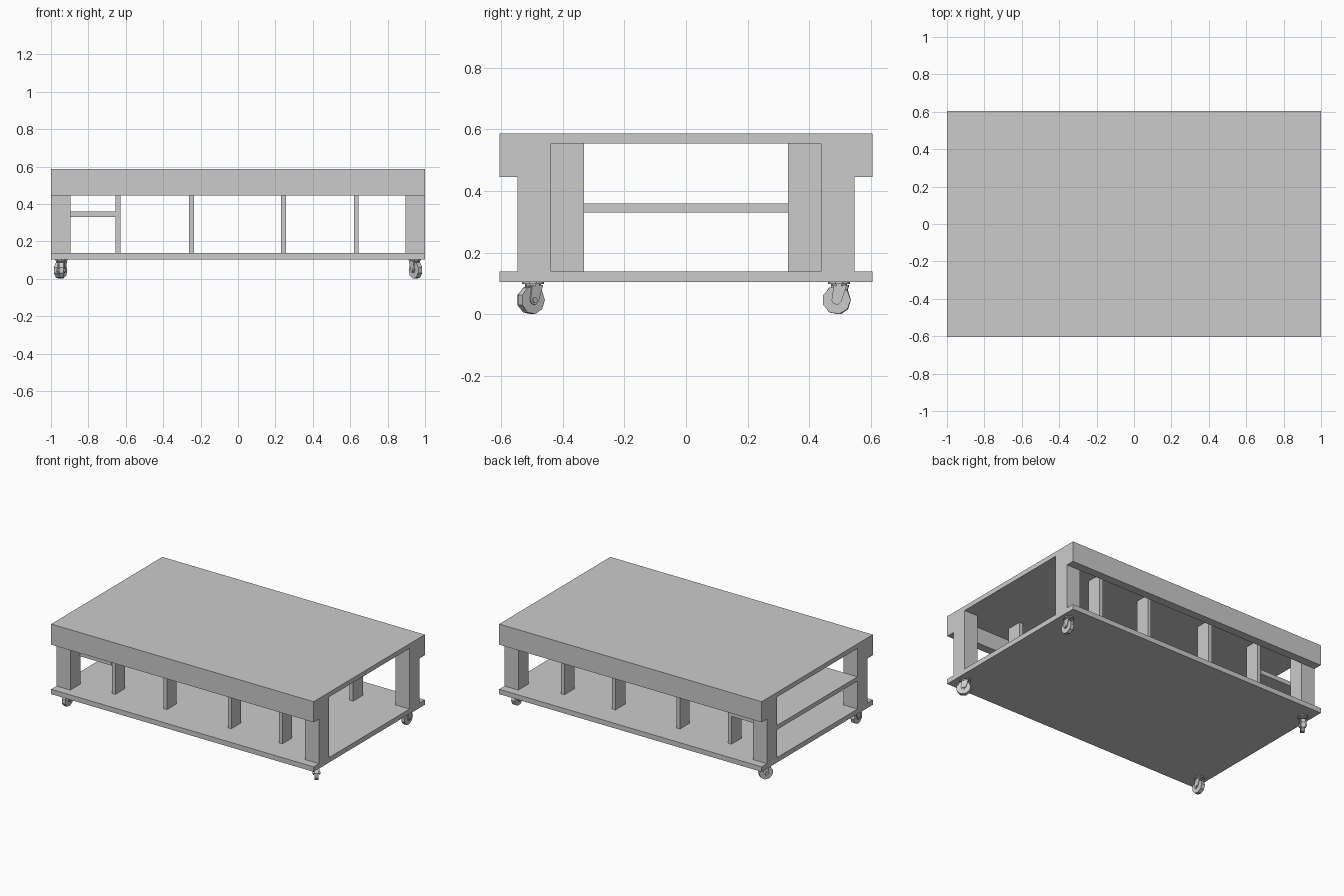
import bpy, bmesh, math
from mathutils import Matrix, Vector

if "Cube" in bpy.data.objects:
    bpy.data.objects.remove(bpy.data.objects["Cube"])


def finish(name, bm):
    bmesh.ops.recalc_face_normals(bm, faces=bm.faces)
    me = bpy.data.meshes.new(name)
    bm.to_mesh(me)
    bm.free()
    ob = bpy.data.objects.new(name, me)
    bpy.context.collection.objects.link(ob)
    return ob


def box(name, x, y, z):
    bm = bmesh.new()
    bmesh.ops.create_cube(bm, size=1)
    for v in bm.verts:
        v.co = [(r[0] + r[1]) / 2 + c * (r[1] - r[0]) for r, c in zip((x, y, z), v.co)]
    return finish(name, bm)


def extrude_x(bm, profile, x0, x1):
    # extrude a (y, z) outline along x
    face = bm.faces.new([bm.verts.new((x0, y, z)) for y, z in profile])
    new = bmesh.ops.extrude_face_region(bm, geom=[face])["geom"]
    bmesh.ops.translate(bm, vec=(x1 - x0, 0, 0),
                        verts=[g for g in new if isinstance(g, bmesh.types.BMVert)])


def cylinder(bm, radius, depth, matrix, sides):
    bmesh.ops.create_cone(bm, cap_ends=True, segments=sides, radius1=radius,
                          radius2=radius, depth=depth, matrix=matrix)


def caster(name, x, y, angle):
    objs = []
    trail = -0.008
    axle = Matrix.Translation((0, trail, 0.046)) @ Matrix.Rotation(math.pi / 2, 4, 'Y')
    # wheel
    bm = bmesh.new()
    cylinder(bm, 0.046, 0.026, axle, 9)
    objs.append(finish(name + "_wheel", bm))
    # fork with mounting plate and axle
    bm = bmesh.new()
    side = [(-0.017, 0.095), (0.026, 0.095), (0.008, 0.042),
            (-0.004, 0.03), (-0.018, 0.034), (-0.024, 0.046)]
    for s in (-1, 1):
        extrude_x(bm, side, s * 0.016, s * 0.021)
    cylinder(bm, 0.026, 0.006, Matrix.Translation((0, 0, 0.095)), 10)
    cylinder(bm, 0.036, 0.007, Matrix.Translation((0, 0, 0.1015)), 10)
    cylinder(bm, 0.009, 0.05, axle, 8)
    objs.append(finish(name + "_fork", bm))
    for ob in objs:
        ob.location = (x, y, 0)
        ob.rotation_euler.z = angle


# top board with the two long aprons as one channel profile
Y, TOP, LOW = 0.605, 0.587, 0.445
bm = bmesh.new()
extrude_x(bm, [(-Y, LOW), (-0.547, LOW), (-0.547, 0.555), (0.547, 0.555),
               (0.547, LOW), (Y, LOW), (Y, TOP), (-Y, TOP)], -1, 1)
finish("table_top", bm)

# bottom board and end shelf
box("bottom_board", (-1, 1), (-Y, Y), (0.104, 0.138))
box("end_shelf", (-1, -0.655), (-0.44, 0.44), (0.33, 0.36))

# corner legs and short dividers, front and back
for s, side in ((-1, "front"), (1, "back")):
    outer = sorted((s * 0.438, s * 0.547))
    inner = sorted((s * 0.332, s * 0.438))
    for x0, end in ((-1, "left"), (0.895, "right")):
        box(f"{side}_{end}_leg", (x0, x0 + 0.105), outer, (0.138, 0.555))
    for i, x in enumerate((-0.641, -0.248, 0.243, 0.632)):
        box(f"{side}_divider_{i + 1}", (x - 0.013, x + 0.013), inner, (0.138, 0.555))

# casters, two of them swivelled
caster("front_left_caster", -0.945, -0.497, 0)
caster("back_right_caster", 0.945, 0.497, 0)
caster("front_right_caster", 0.945, -0.497, math.radians(35))
caster("back_left_caster", -0.945, 0.497, math.radians(-35))
